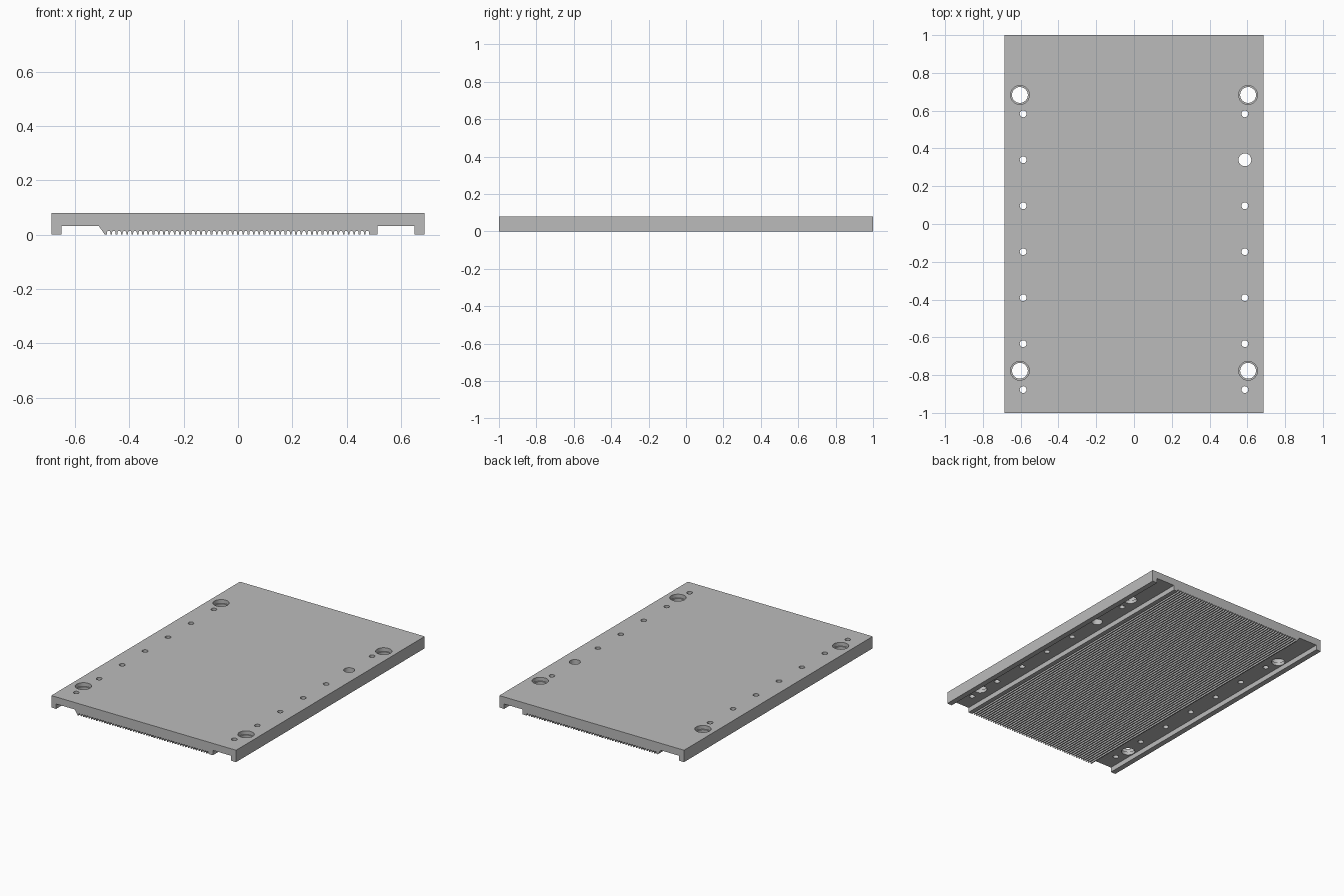
import bpy
import bmesh
import math

cube = bpy.data.objects.get("Cube")
if cube:
    bpy.data.objects.remove(cube, do_unlink=True)

HALF_X, HALF_Y, TOP, CEILING = 0.686, 1.0, 0.08, 0.033
RAIL = 0.65            # inner face of the side rails
GROOVES = 50

grey = bpy.data.materials.new("plain grey")
grey.use_nodes = True
colour = (0.5, 0.5, 0.5, 1)
grey.diffuse_color = colour
grey.node_tree.nodes["Principled BSDF"].inputs["Base Color"].default_value = colour


def make_object(name, bm):
    bmesh.ops.recalc_face_normals(bm, faces=bm.faces)
    mesh = bpy.data.meshes.new(name)
    bm.to_mesh(mesh)
    bm.free()
    mesh.materials.append(grey)
    obj = bpy.data.objects.new(name, mesh)
    bpy.context.collection.objects.link(obj)
    return obj


def cylinder(bm, x, y, radius, z0, z1, sides=32):
    ring = [bm.verts.new((x + radius * math.cos(math.tau * i / sides),
                          y + radius * math.sin(math.tau * i / sides), z0))
            for i in range(sides)]
    base = bm.faces.new(ring)
    moved = bmesh.ops.extrude_face_region(bm, geom=[base])["geom"]
    bmesh.ops.translate(bm, vec=(0, 0, z1 - z0),
                        verts=[v for v in moved if isinstance(v, bmesh.types.BMVert)])


# Plate cross-section: deck, two rails and a central block with arched grooves
profile = [(-HALF_X, TOP), (-HALF_X, 0), (-RAIL, 0), (-RAIL, CEILING),
           (-0.513, CEILING), (-0.49, 0)]
start, end = -0.486, 0.486
pitch = (end - start) / GROOVES
radius = pitch * 0.34
for i in range(GROOVES):
    centre = start + (i + 0.5) * pitch
    profile.append((centre - radius, 0))
    for k in range(5):
        a = math.pi * (1 - k / 4)
        profile.append((centre + radius * math.cos(a), 0.008 + radius * math.sin(a)))
    profile.append((centre + radius, 0))
profile += [(0.513, 0), (0.513, CEILING), (RAIL, CEILING), (RAIL, 0),
            (HALF_X, 0), (HALF_X, TOP)]

bm = bmesh.new()
face = bm.faces.new([bm.verts.new((x, -HALF_Y, z)) for x, z in profile])
moved = bmesh.ops.extrude_face_region(bm, geom=[face])["geom"]
bmesh.ops.translate(bm, vec=(0, 2 * HALF_Y, 0),
                    verts=[v for v in moved if isinstance(v, bmesh.types.BMVert)])
plate = make_object("grooved_plate", bm)

# Drill cutters: through holes first, then counterbores
through, bores = bmesh.new(), bmesh.new()
for side in (-1, 1):
    for y in (0.683, -0.777):
        cylinder(through, side * 0.604, y, 0.042, 0.01, 0.1)
        cylinder(bores, side * 0.604, y, 0.05, 0.055, 0.1)
    for i in range(7):
        wide = side == 1 and i == 1
        cylinder(through, side * 0.587, 0.583 - i * 0.2433,
                 0.034 if wide else 0.018, 0.01, 0.1)

for name, cutter_mesh in (("through_hole_cutter", through), ("counterbore_cutter", bores)):
    cutter = make_object(name, cutter_mesh)
    cutter.hide_render = True
    mod = plate.modifiers.new(name, "BOOLEAN")
    mod.operation = "DIFFERENCE"
    mod.solver = "EXACT"
    mod.object = cutter
    bpy.context.view_layer.objects.active = plate
    bpy.ops.object.modifier_apply(modifier=mod.name)
    bpy.data.objects.remove(cutter, do_unlink=True)

# Smooth hole walls, sharp rims
bpy.ops.object.select_all(action="DESELECT")
plate.select_set(True)
bpy.context.view_layer.objects.active = plate
bpy.ops.object.shade_smooth_by_angle(angle=math.radians(30))
